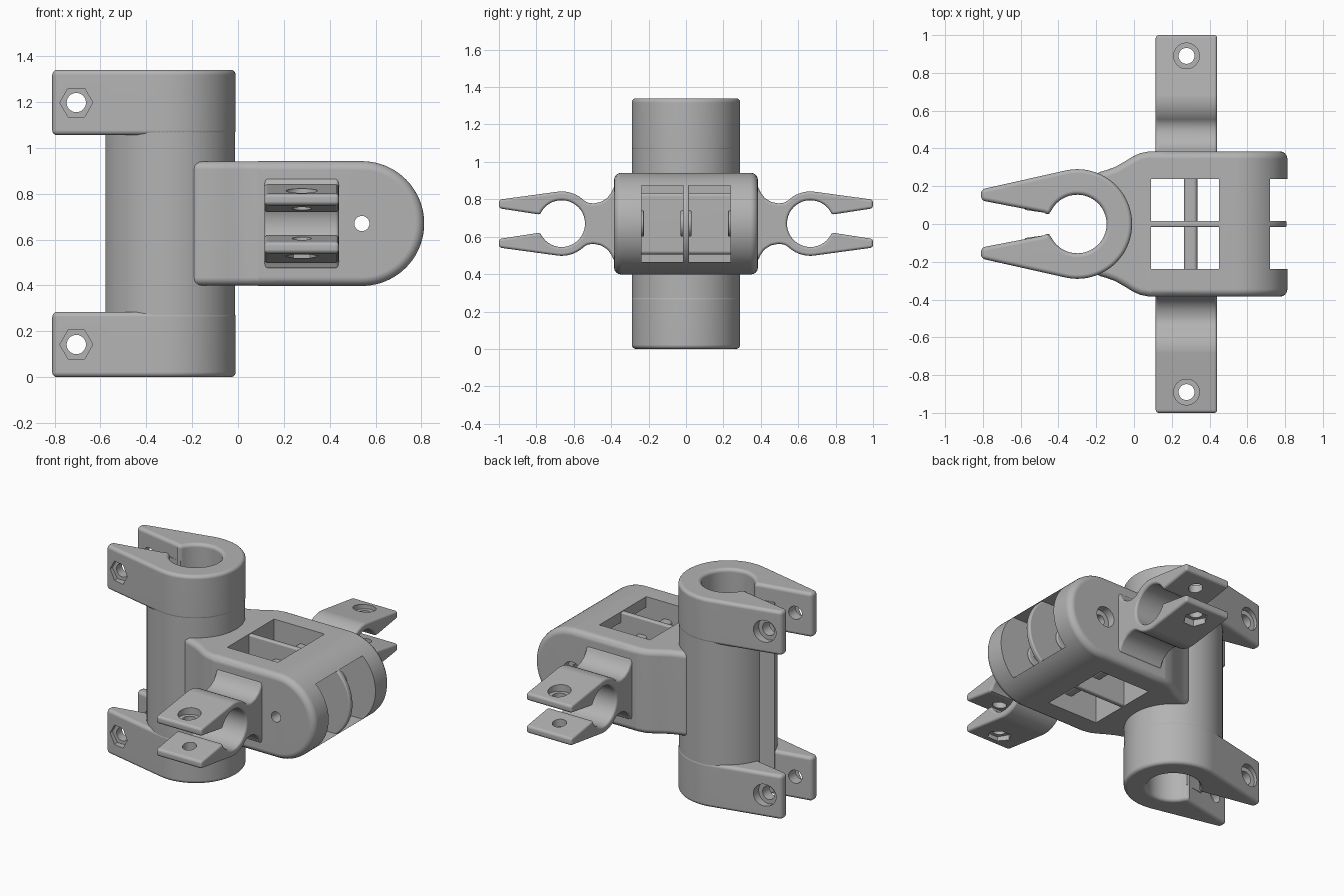
import bpy, bmesh
from math import cos, sin, radians

if "Cube" in bpy.data.objects:
    bpy.data.objects.remove(bpy.data.objects["Cube"], do_unlink=True)

grey = bpy.data.materials.new("plain grey")
grey.use_nodes = True
grey.diffuse_color = (0.45, 0.45, 0.45, 1)
grey.node_tree.nodes["Principled BSDF"].inputs["Base Color"].default_value = (0.45, 0.45, 0.45, 1)

AXES = {"x": lambda u, v, w: (w, u, v),
        "y": lambda u, v, w: (u, w, v),
        "z": lambda u, v, w: (u, v, w)}
MID = 0.67          # height of the arm's axis
AXLE_X = 0.54
TUBE_X = -0.30


def arc(cu, cv, r, a0, a1, n):
    angles = [radians(a0 + (a1 - a0) * i / n) for i in range(n + 1)]
    return [(cu + r * cos(a), cv + r * sin(a)) for a in angles]


def circle(cu, cv, r, n=40):
    return arc(cu, cv, r, 0, 360, n)[:-1]


def rect(u0, u1, v0, v1):
    return [(u0, v0), (u1, v0), (u1, v1), (u0, v1)]


def mirrored(half):
    """Close a half outline by mirroring it across v = 0."""
    return half + [(u, -v) for u, v in reversed(half) if abs(v) > 1e-5]


def apply(ob, mod):
    bpy.ops.object.select_all(action="DESELECT")
    bpy.context.view_layer.objects.active = ob
    ob.select_set(True)
    bpy.ops.object.modifier_apply(modifier=mod.name)


def prism(name, outline, axis, lo, hi, bevel=0):
    """Extrude an outline along an axis and round its rims."""
    bm = bmesh.new()
    face = bm.faces.new([bm.verts.new(AXES[axis](u, v, lo)) for u, v in outline])
    new = bmesh.ops.extrude_face_region(bm, geom=[face])["geom"]
    shift = AXES[axis](0, 0, hi - lo)
    bmesh.ops.translate(bm, vec=shift, verts=[g for g in new if isinstance(g, bmesh.types.BMVert)])
    bmesh.ops.recalc_face_normals(bm, faces=bm.faces)
    mesh = bpy.data.meshes.new(name)
    bm.to_mesh(mesh)
    bm.free()
    mesh.materials.append(grey)
    ob = bpy.data.objects.new(name, mesh)
    bpy.context.collection.objects.link(ob)
    if bevel:
        mod = ob.modifiers.new("round", "BEVEL")
        mod.width, mod.segments = bevel, 4
        mod.limit_method, mod.angle_limit = "ANGLE", radians(60)
        mod.use_clamp_overlap = False
        apply(ob, mod)
    return ob


def combine(ob, other, operation="DIFFERENCE"):
    mod = ob.modifiers.new("bool", "BOOLEAN")
    mod.operation, mod.object, mod.solver = operation, other, "EXACT"
    apply(ob, mod)
    bpy.data.objects.remove(other, do_unlink=True)


def drill(ob, u, v, r, axis, lo, hi, sides=40):
    combine(ob, prism("cutter", circle(u, v, r, sides), axis, lo, hi))


def finish(ob):
    bpy.ops.object.select_all(action="DESELECT")
    bpy.context.view_layer.objects.active = ob
    ob.select_set(True)
    bpy.ops.object.shade_smooth_by_angle(angle=radians(32))
    mod = ob.modifiers.new("normals", "WEIGHTED_NORMAL")
    mod.keep_sharp = True


parts = []

# Slotted main tube
lip = [(-0.475, 0.06), (-0.462, 0.052)]
tube = mirrored(arc(TUBE_X, 0, 0.288, 0, 165, 44) + lip + arc(TUBE_X, 0, 0.158, 160, 0, 36))
parts.append(prism("main_tube", tube, "z", 0.1, 1.24))

# Clamps with jaws at both ends of the tube
jaw = [(-0.81, 0.183), (-0.81, 0.125)]
clamp = mirrored(arc(TUBE_X, 0, 0.29, 0, 102, 30) + jaw + lip
                 + arc(TUBE_X, 0, 0.155, 160, 0, 36))
for name, base in (("lower_clamp", 0), ("upper_clamp", 1.055)):
    ob = prism(name, clamp, "z", base, base + 0.285, 0.022)
    hole_z = base + 0.1425
    drill(ob, -0.705, hole_z, 0.042, "y", -0.5, 0.5)
    drill(ob, -0.705, hole_z, 0.072, "y", -0.5, -0.168, 6)
    drill(ob, -0.705, hole_z, 0.07, "y", 0.168, 0.5)
    parts.append(ob)

# Hollow arm with a round end, blended into the tube by a neck
def rounded_end(x0, r):
    return [(x0, MID - r)] + arc(AXLE_X, MID, r, -90, 90, 40) + [(x0, MID + r)]

arm = prism("arm_body", rounded_end(0.05, 0.272), "y", -0.385, 0.385, 0.04)
neck = mirrored([(-0.1, 0), (-0.21, 0.268), (-0.15, 0.284), (-0.1, 0.302), (-0.05, 0.33),
                 (-0.01, 0.355), (0.03, 0.374), (0.08, 0.384), (0.2, 0.384)])
combine(arm, prism("neck", neck, "z", MID - 0.271, MID + 0.271, 0.035), "UNION")
combine(arm, prism("cavity", rect(0.09, 1, MID - 0.204, MID + 0.204), "y", -0.238, 0.238))
combine(arm, prism("windows", rect(0.09, 0.45, -0.238, 0.238), "z", 0.3, 1.1))
drill(arm, AXLE_X, MID, 0.033, "y", -0.6, 0.6)
drill(arm, AXLE_X, MID, 0.065, "y", 0.335, 0.6)
parts.append(arm)

# Middle rib with a hub, and bosses around the axle hole
for name, outline, lo, hi, edge in (
        ("middle_rib", rounded_end(0.05, 0.268), -0.017, 0.017, 0.01),
        ("rib_hub", circle(AXLE_X, MID, 0.07), -0.03, 0.03, 0.008),
        ("front_boss", circle(AXLE_X, MID, 0.07), -0.26, -0.225, 0.006),
        ("back_boss", circle(AXLE_X, MID, 0.07), 0.225, 0.26, 0.006)):
    ob = prism(name, outline, "y", lo, hi, edge)
    drill(ob, AXLE_X, MID, 0.033, "y", -0.6, 0.6)
    parts.append(ob)

# Cross wall inside the arm
parts.append(prism("cross_wall", rect(0.265, 0.335, MID - 0.165, MID + 0.165),
                   "y", -0.26, 0.26, 0.02))

# Side clips, one on each side of the arm
root = [(0.3, 0.2), (0.385, 0.2), (0.398, 0.168), (0.42, 0.138), (0.455, 0.116),
        (0.495, 0.108), (0.525, 0.112)]
tips = [(1.0, 0.128), (1.0, 0.082), (0.805, 0.052), (0.79, 0.05)]
clip = mirrored(root + arc(0.665, 0, 0.172, 134, 84, 12) + tips
                + arc(0.665, 0, 0.125, 25, 180, 30))
for name, side in (("front_clip", -1), ("back_clip", 1)):
    outline = [(side * u, MID + v) for u, v in clip]
    ob = prism(name, outline, "x", 0.115, 0.44, 0.015)
    hole_y = side * 0.89
    drill(ob, 0.278, hole_y, 0.042, "z", 0.2, 1.2)
    drill(ob, 0.278, hole_y, 0.068, "z", MID + 0.108, 1.2)
    drill(ob, 0.278, hole_y, 0.072, "z", 0.2, MID - 0.108, 6)
    parts.append(ob)

for ob in parts:
    finish(ob)
